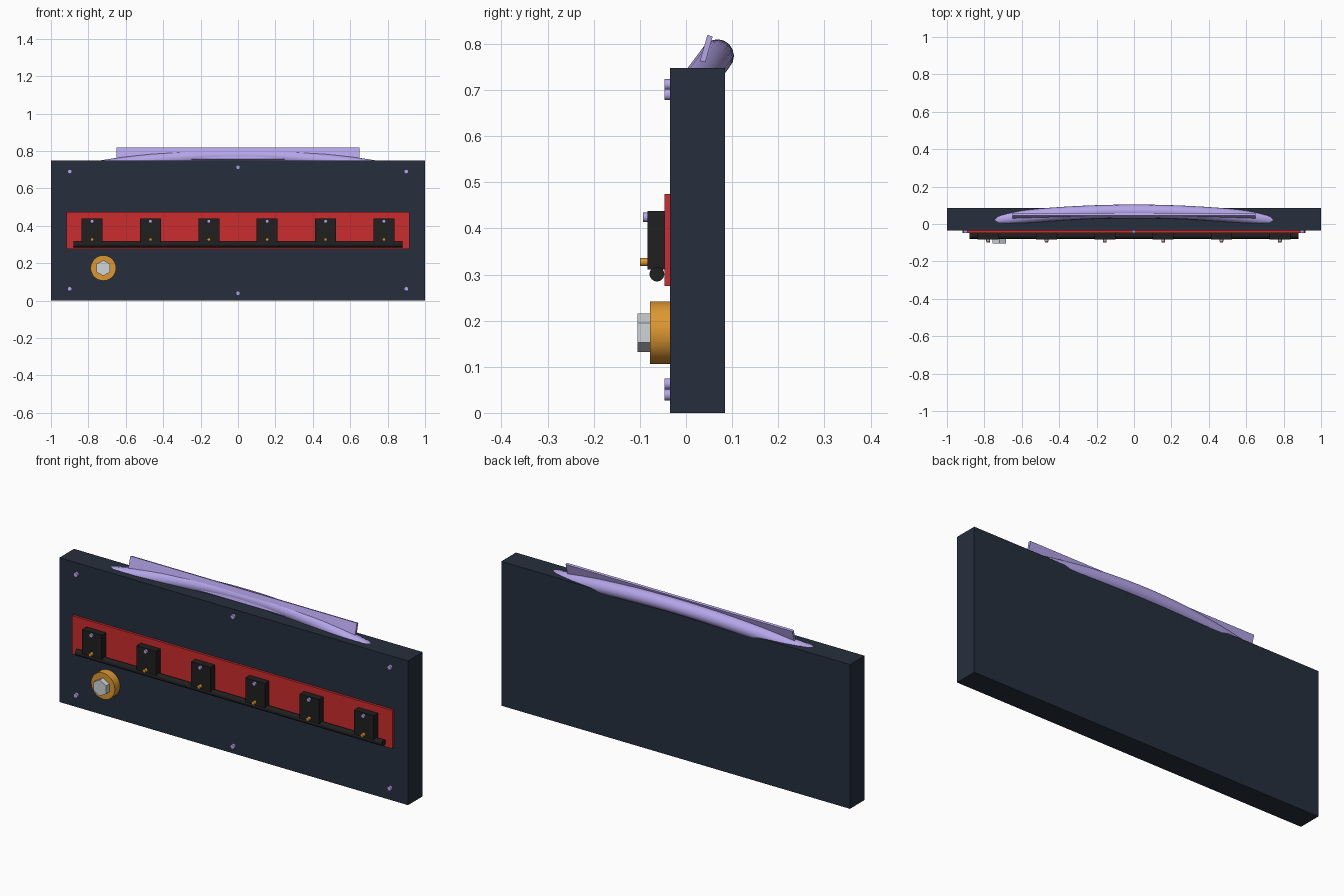
import bpy
from math import pi, radians

if "Cube" in bpy.data.objects:
    bpy.data.objects.remove(bpy.data.objects["Cube"])


def material(name, rgb):
    m = bpy.data.materials.new(name)
    m.diffuse_color = (*rgb, 1)
    m.use_nodes = True
    m.node_tree.nodes["Principled BSDF"].inputs["Base Color"].default_value = m.diffuse_color
    return m


navy = material("navy", (0.019, 0.028, 0.046))
red = material("red", (0.60, 0.025, 0.027))
black = material("black", (0.014, 0.014, 0.015))
gold = material("gold", (0.72, 0.31, 0.03))
lavender = material("lavender", (0.46, 0.38, 0.82))
steel = material("steel", (0.62, 0.66, 0.70))


def finish(name, mat, smooth=False):
    ob = bpy.context.object
    ob.name = name
    ob.data.materials.append(mat)
    if smooth:
        bpy.ops.object.shade_smooth_by_angle(angle=radians(40))
    return ob


def box(name, mat, x, y, z):
    """Box from (min, max) ranges on each axis."""
    bpy.ops.mesh.primitive_cube_add(size=1, location=[sum(r) / 2 for r in (x, y, z)])
    bpy.context.object.scale = [r[1] - r[0] for r in (x, y, z)]
    bpy.ops.object.transform_apply(location=False, rotation=False, scale=True)
    return finish(name, mat)


def peg(name, mat, x, z, radius, y, sides=16):
    """Cylinder pointing along y, between the two y values."""
    bpy.ops.mesh.primitive_cylinder_add(vertices=sides, radius=radius, depth=y[1] - y[0],
                                        location=(x, sum(y) / 2, z), rotation=(pi / 2, 0, 0))
    return finish(name, mat, sides > 8)


# Main cover and raised panel
box("cover_block", navy, (-1, 1), (-0.035, 0.085), (0, 0.748))
box("red_panel", red, (-0.918, 0.918), (-0.047, -0.035), (0.275, 0.474))

# Row of ignition coils with their fasteners
for i in range(6):
    x = -0.78 + 0.312 * i
    box(f"coil_{i + 1}", black, (x - 0.056, x + 0.056), (-0.083, -0.041), (0.311, 0.438))
    peg(f"coil_bolt_{i + 1}", lavender, x, 0.424, 0.010, (-0.093, -0.080))
    peg(f"coil_terminal_{i + 1}", gold, x, 0.327, 0.009, (-0.100, -0.080))

# Wiring rail beneath the coils
bpy.ops.mesh.primitive_cylinder_add(vertices=24, radius=0.016, depth=1.76,
                                    location=(0, -0.063, 0.301), rotation=(0, pi / 2, 0))
finish("wiring_rail", black, True)

# Perimeter bolts
spots = [(s * 0.9, z) for s in (-1, 1) for z in (0.063, 0.690)] + [(0, 0.039), (0, 0.712)]
for i, (x, z) in enumerate(spots):
    peg(f"cover_bolt_{i + 1}", lavender, x, z, 0.012, (-0.047, -0.033))

# Filler cap with hex grip
peg("filler_cap", gold, -0.72, 0.174, 0.068, (-0.078, -0.034), 40)
peg("cap_hex", steel, -0.72, 0.174, 0.042, (-0.105, -0.076), 6)

# Arched tube leaning back out of the top edge
curve = bpy.data.curves.new("arched_tube", 'CURVE')
curve.dimensions = '3D'
curve.bevel_depth = 0.036
curve.bevel_resolution = 6
curve.use_fill_caps = True
path = curve.splines.new('POLY')
count = 33
path.points.add(count - 1)
for i, p in enumerate(path.points):
    x = -0.8 + 1.6 * i / (count - 1)
    drop = (x / 0.73) ** 2
    p.co = (x, 0.068 - 0.045 * drop, 0.774 - 0.060 * drop, 1)
tube = bpy.data.objects.new("arched_tube", curve)
bpy.context.collection.objects.link(tube)
bpy.ops.object.select_all(action='DESELECT')
tube.select_set(True)
bpy.context.view_layer.objects.active = tube
bpy.ops.object.convert(target='MESH')
finish("arched_tube", lavender, True)

# Tilted plate through the tube
plate = box("tilted_plate", lavender, (-0.65, 0.65), (0.037, 0.049), (0.753, 0.819))
plate.rotation_euler.x = radians(-16)
